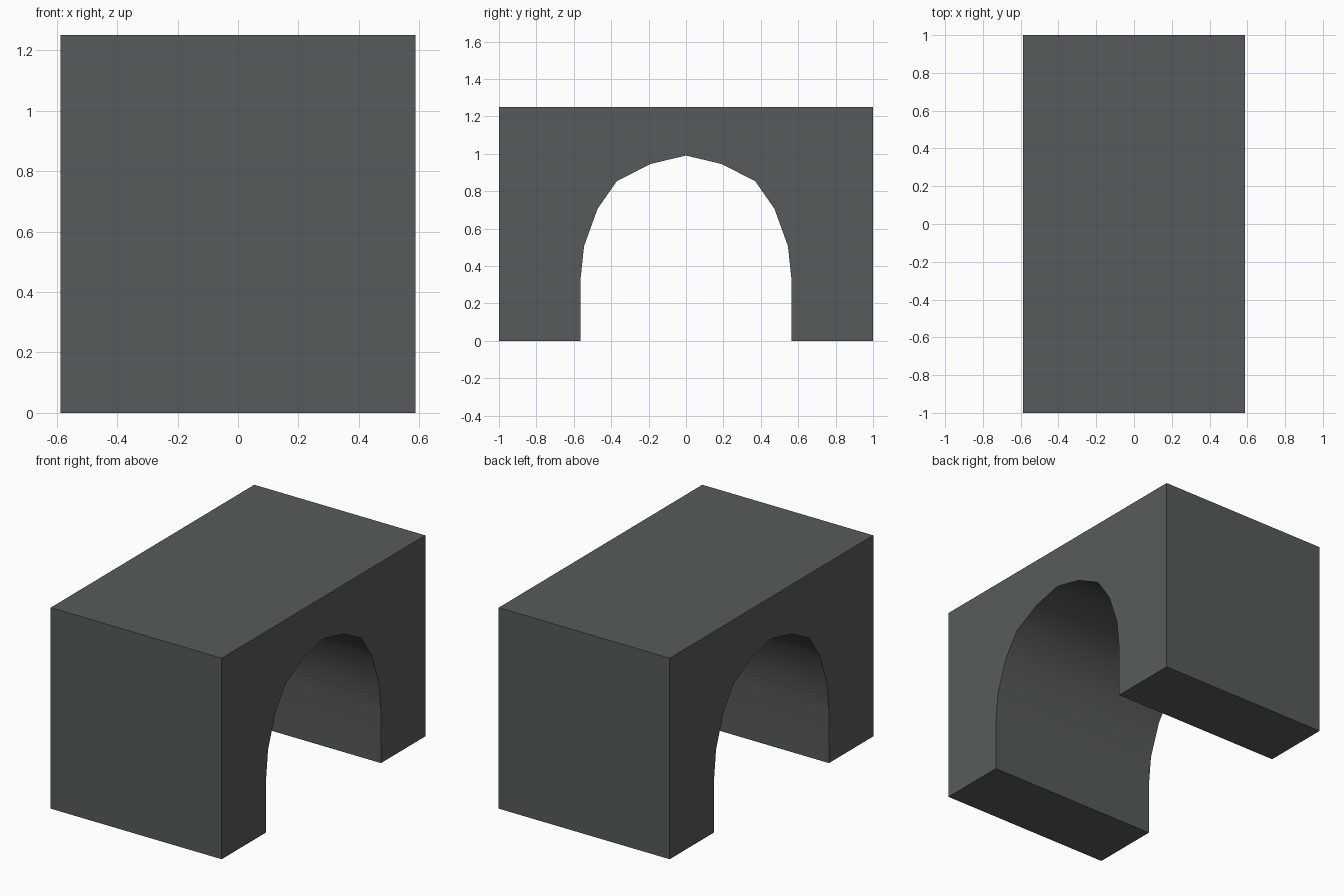
import bpy, bmesh

if "Cube" in bpy.data.objects:
    bpy.data.objects.remove(bpy.data.objects["Cube"])

HALF_WIDTH, HALF_LENGTH, HEIGHT = 0.588, 1.0, 1.25

# Right half of the arch opening (y, z), from the ground up to just below the crown
arch = [(0.565, 0), (0.565, 0.32), (0.545, 0.507), (0.473, 0.706),
        (0.37, 0.854), (0.19, 0.946)]
crown = [(0, 0.991)]
mirrored = [(-y, z) for y, z in arch]
outline = ([(-HALF_LENGTH, 0)] + mirrored + crown + arch[::-1] +
           [(HALF_LENGTH, 0), (HALF_LENGTH, HEIGHT), (-HALF_LENGTH, HEIGHT)])

# Arched block: side profile extruded across x
bm = bmesh.new()
side = bm.faces.new([bm.verts.new((-HALF_WIDTH, y, z)) for y, z in outline])
ext = bmesh.ops.extrude_face_region(bm, geom=[side], use_keep_orig=True)
verts = [g for g in ext["geom"] if isinstance(g, bmesh.types.BMVert)]
bmesh.ops.translate(bm, verts=verts, vec=(2 * HALF_WIDTH, 0, 0))
bmesh.ops.recalc_face_normals(bm, faces=bm.faces)

mesh = bpy.data.meshes.new("arch_block")
bm.to_mesh(mesh)
bm.free()
block = bpy.data.objects.new("arch_block", mesh)
bpy.context.collection.objects.link(block)

# Dark grey stone
stone = bpy.data.materials.new("dark grey")
stone.diffuse_color = (0.095, 0.105, 0.108, 1)
stone.use_nodes = True
stone.node_tree.nodes["Principled BSDF"].inputs["Base Color"].default_value = stone.diffuse_color
mesh.materials.append(stone)

# Smooth arch vault, crisp block edges
bpy.context.view_layer.objects.active = block
block.select_set(True)
bpy.ops.object.shade_smooth_by_angle(angle=0.6)
